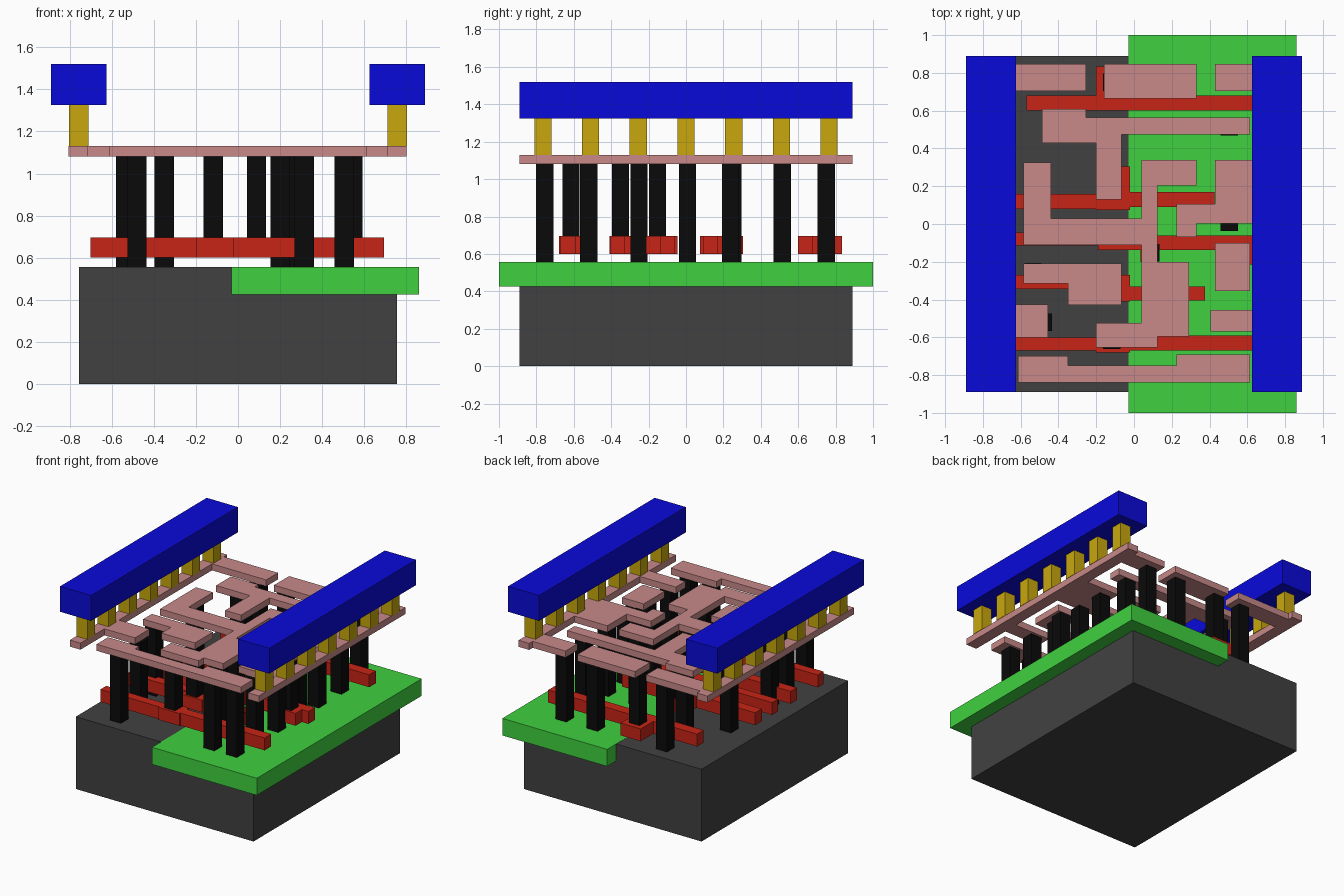
import bpy, bmesh
from mathutils import Matrix


def material(name, rgb):
    m = bpy.data.materials.new(name)
    m.diffuse_color = (*rgb, 1)
    return m


DARK = material("dark_grey", (0.053, 0.053, 0.053))
GREEN = material("green", (0.05, 0.64, 0.05))
RED = material("red", (0.58, 0.018, 0.008))
BLACK = material("black", (0.003, 0.003, 0.003))
PINK = material("pink", (0.58, 0.25, 0.25))
GOLD = material("gold", (0.58, 0.39, 0.004))
BLUE = material("blue", (0.003, 0.003, 0.70))


def slab(name, z0, z1, mat, *rects):
    """One object made of boxes; each rect is (x0, x1, y0, y1)."""
    bm = bmesh.new()
    for x0, x1, y0, y1 in rects:
        place = Matrix.Translation(((x0 + x1) / 2, (y0 + y1) / 2, (z0 + z1) / 2))
        size = Matrix.Diagonal((x1 - x0, y1 - y0, z1 - z0, 1))
        bmesh.ops.create_cube(bm, size=1, matrix=place @ size)
    me = bpy.data.meshes.new(name)
    bm.to_mesh(me)
    bm.free()
    if mat:
        me.materials.append(mat)
    ob = bpy.data.objects.new(name, me)
    bpy.context.collection.objects.link(ob)


def square(x, y, r=0.046):
    return (x - r, x + r, y - r, y + r)


# Base block, well and buried active strips
TOP = 0.555
slab("substrate", 0, TOP, DARK, (-0.755, 0.755, -0.89, 0.89))
slab("well", 0.425, TOP + 0.001, GREEN, (-0.03, 0.86, -1, 1))
slab("active_left", 0.425, TOP - 0.002, None, (-0.6, -0.25, -0.84, 0.84))
slab("active_right", 0.425, TOP - 0.002, None, (0.12, 0.6, -0.84, 0.84))


# Red gate strips with their contact pads
def gate(name, *rects):
    slab(name, 0.60, 0.695, RED, *rects)


gate("gate_1", (-0.57, 0.695, 0.6, 0.68), (-0.2, -0.03, 0.68, 0.835))
gate("gate_2", (-0.70, -0.2, 0.08, 0.16), (-0.2, -0.02, 0.075, 0.305),
     (-0.02, 0.425, 0.09, 0.17))
gate("gate_3", (-0.70, -0.19, -0.115, -0.045), (-0.19, 0.695, -0.138, -0.06),
     (0.035, 0.125, -0.2, -0.138), (0.47, 0.64, -0.215, -0.138))
gate("gate_4", (-0.70, -0.2, -0.345, -0.27), (-0.2, -0.02, -0.41, -0.27),
     (-0.02, 0.375, -0.405, -0.33))
gate("gate_5", (-0.70, -0.2, -0.67, -0.6), (-0.2, -0.02, -0.68, -0.565),
     (-0.02, 0.695, -0.67, -0.59))

# Black contact posts: tall ones stand on the base, short ones on the gates
base_posts = [(-0.48, -0.755), (0.315, -0.755), (0.505, -0.755),
              (-0.48, -0.52), (0.2, -0.52), (0.505, -0.52),
              (-0.535, -0.252), (0.505, -0.252),
              (0.28, 0.008), (0.505, 0.008),
              (-0.535, 0.238), (0.235, 0.25), (0.505, 0.238),
              (-0.35, 0.515), (0.505, 0.515),
              (-0.35, 0.75), (0.24, 0.75), (0.505, 0.75)]
gate_posts = [(-0.117, -0.615), (-0.117, -0.35), (0.088, -0.153),
              (0.545, -0.153), (-0.117, 0.238), (-0.117, 0.75)]
for label, z0, posts in (("base_post", TOP, base_posts), ("gate_post", 0.695, gate_posts)):
    for i, (x, y) in enumerate(posts):
        slab(f"{label}_{i + 1}", z0, 1.08, BLACK, square(x, y))


# Pink metal tracks
def track(name, *rects):
    slab(name, 1.08, 1.13, PINK, *rects)


track("left_rail", (-0.805, -0.715, -0.89, 0.89), (-0.715, -0.254, 0.705, 0.848),
      (-0.715, -0.455, -0.6, -0.425))
track("right_rail", (0.71, 0.80, -0.89, 0.89), (0.43, 0.71, 0.705, 0.848),
      (0.43, 0.71, 0.003, 0.34), (0.225, 0.43, 0.003, 0.105),
      (0.225, 0.33, -0.07, 0.003), (0.405, 0.71, -0.57, -0.455))
track("back_track", (-0.16, 0.33, 0.665, 0.848))
track("hook_track", (-0.487, -0.254, 0.43, 0.61), (-0.254, 0.614, 0.475, 0.565),
      (-0.254, -0.065, 0.43, 0.475), (-0.2, -0.065, 0.13, 0.43))
track("centre_track", (-0.585, -0.44, -0.11, 0.325), (-0.44, 0.04, -0.11, 0.03),
      (0.04, 0.125, -0.2, 0.34), (0.125, 0.33, 0.205, 0.34),
      (0.04, 0.29, -0.595, -0.2), (-0.2, 0.04, -0.655, -0.525),
      (0.04, 0.125, -0.655, -0.595))
track("right_pad_track", (0.43, 0.614, -0.355, -0.1))
track("left_step_track", (-0.585, -0.35, -0.315, -0.21), (-0.35, -0.065, -0.43, -0.21))
track("front_track", (-0.614, -0.35, -0.84, -0.7), (-0.35, 0.225, -0.84, -0.75),
      (0.225, 0.614, -0.84, -0.692))

# Gold vias and blue top bars on both sides
for side, s in (("left", -1), ("right", 1)):
    for i in range(7):
        slab(f"{side}_via_{i + 1}", 1.13, 1.325, GOLD, square(s * 0.757, (i - 3) * 0.255))
    slab(f"{side}_top_bar", 1.325, 1.52, BLUE, (s * 0.757 - 0.132, s * 0.757 + 0.132, -0.89, 0.89))
